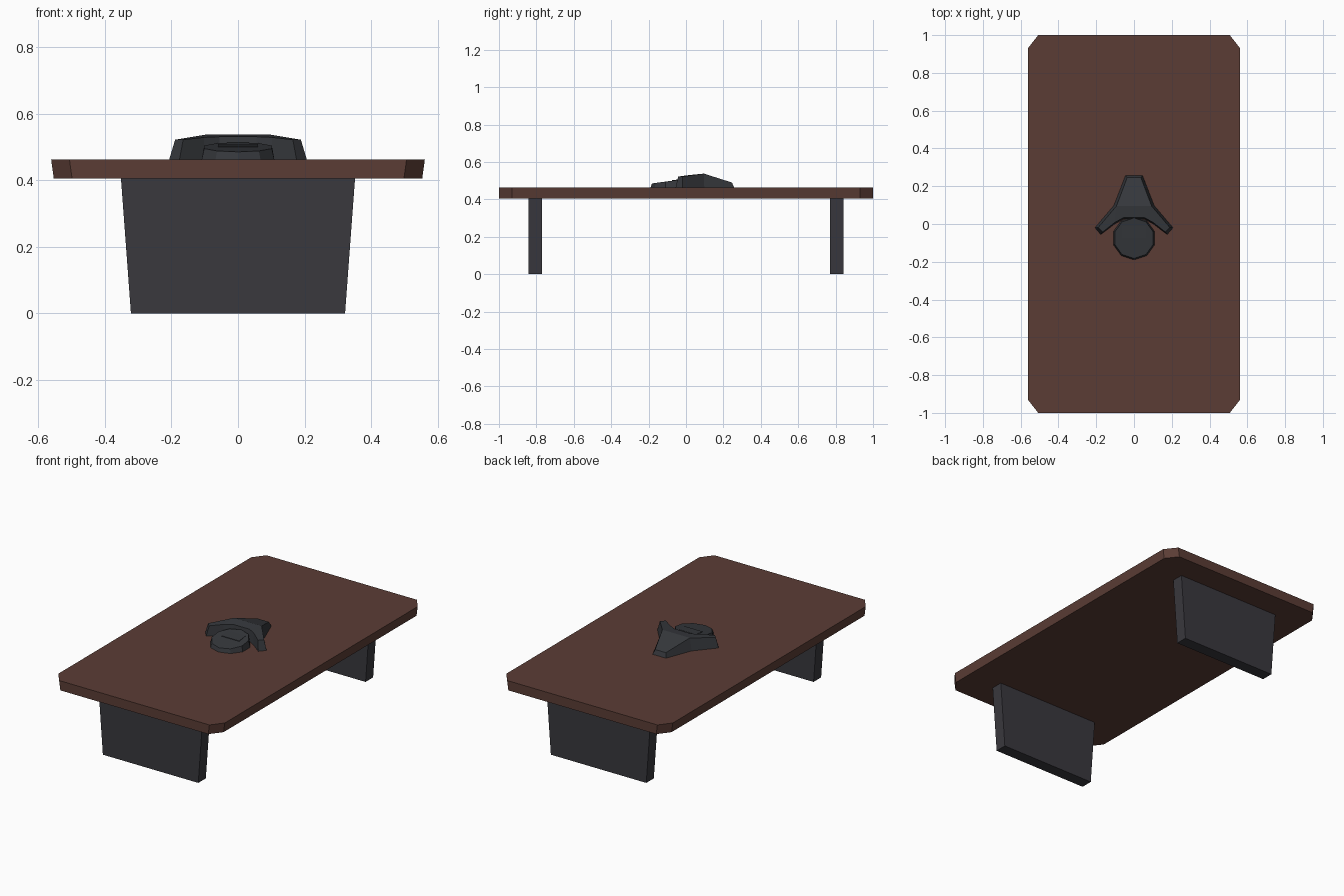
import bpy, bmesh, math
from mathutils import Vector

if "Cube" in bpy.data.objects:
    bpy.data.objects.remove(bpy.data.objects["Cube"])


def material(name, rgb):
    m = bpy.data.materials.new(name)
    m.diffuse_color = (*rgb, 1)
    m.use_nodes = True
    m.node_tree.nodes["Principled BSDF"].inputs["Base Color"].default_value = m.diffuse_color
    return m


WOOD = material("dark brown wood", (0.105, 0.046, 0.036))
LEG = material("charcoal panel", (0.041, 0.040, 0.048))
PLASTIC = material("black plastic", (0.036, 0.039, 0.045))


def finish(bm, name, mat):
    bmesh.ops.recalc_face_normals(bm, faces=bm.faces)
    me = bpy.data.meshes.new(name)
    bm.to_mesh(me)
    bm.free()
    ob = bpy.data.objects.new(name, me)
    bpy.context.collection.objects.link(ob)
    me.materials.append(mat)
    return ob


def loft(name, bottom, top, mat, caps=None):
    """Join two matching outlines; caps lists the index groups forming the top."""
    bm = bmesh.new()
    lo = [bm.verts.new(p) for p in bottom]
    hi = [bm.verts.new(p) for p in top]
    n = len(lo)
    for i in range(n):
        j = (i + 1) % n
        bm.faces.new((lo[i], lo[j], hi[j], hi[i]))
    bm.faces.new(lo[::-1])
    for c in caps or [range(n)]:
        bm.faces.new([hi[i] for i in c])
    return finish(bm, name, mat)


# Tabletop: clipped corners, sides drawn in slightly underneath
def top_outline(w, z, cx=0.055, d=1.0, cy=0.07):
    q = [(w - cx, d), (w, d - cy)]
    right = q + [(x, -y) for x, y in reversed(q)]
    return [(x, y, z) for x, y in right + [(-x, y) for x, y in reversed(right)]]


loft("tabletop", top_outline(0.554, 0.405), top_outline(0.562, 0.463), WOOD)


# Panel legs, wider at the top
def rect(w, y0, y1, z):
    return [(-w, y0, z), (w, y0, z), (w, y1, z), (-w, y1, z)]


for name, s in (("front_leg", -1), ("back_leg", 1)):
    loft(name, rect(0.322, s * 0.77, s * 0.843, 0),
         rect(0.352, s * 0.77, s * 0.843, 0.406), LEG)


# Conference speaker body: right half outlines, from back tip to inner arc
half_top = [(0.036, 0.246, 0.490), (0.093, 0.095, 0.538), (0.189, -0.018, 0.522),
            (0.165, -0.042, 0.522), (0.102, 0.008, 0.529), (0.055, 0.034, 0.531)]
half_low = [(0.045, 0.258), (0.107, 0.098), (0.207, -0.020),
            (0.176, -0.056), (0.102, 0.000), (0.055, 0.026)]


def mirrored(half):
    return half + [(-x, y, z) for x, y, z in reversed(half)]


loft("speaker_body", mirrored([(x, y, 0.462) for x, y in half_low]),
     mirrored(half_top), PLASTIC,
     [(0, 1, 10, 11), (1, 2, 3, 4), (1, 4, 5), (1, 5, 6, 10), (10, 6, 7), (10, 7, 8, 9)])


# Ten-sided control puck with a sloping top
def slope(y):
    return 0.485 + (y + 0.185) * 0.135


def ring(r, tilted):
    pts = []
    for i in range(10):
        a = math.radians(-90 + 36 * i)
        x, y = r * math.cos(a), -0.075 + r * math.sin(a)
        pts.append((x, y, slope(y) if tilted else 0.462))
    return pts


loft("control_puck", ring(0.115, False), ring(0.107, True), PLASTIC)

# Thin raised display plate on the puck, flush along its far edge
loft("display_plate",
     [(x, y, slope(y) - 0.002) for x, y, _ in rect(0.06, -0.075, -0.01, 0)],
     [(x, y, slope(y) + (0.003 if y < -0.05 else 0.001))
      for x, y, _ in rect(0.06, -0.075, -0.01, 0)], PLASTIC)
